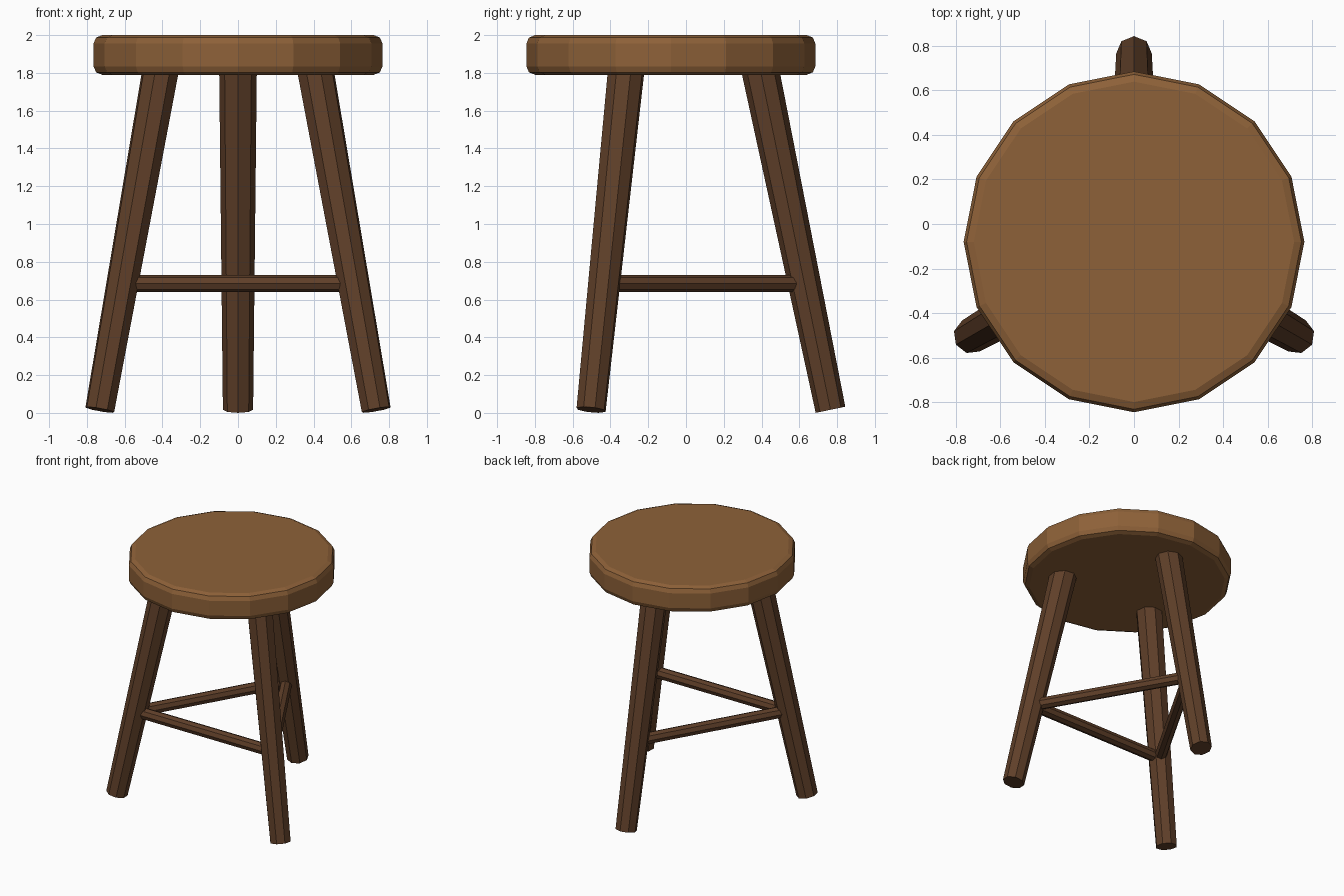
import bpy, bmesh
from math import sin, cos, radians
from mathutils import Vector, Matrix

if "Cube" in bpy.data.objects:
    bpy.data.objects.remove(bpy.data.objects["Cube"])

CY = -0.08  # the stool's axis lies slightly toward the front


def material(name, rgb):
    m = bpy.data.materials.new(name)
    m.diffuse_color = (*rgb, 1)
    m.use_nodes = True
    m.node_tree.nodes["Principled BSDF"].inputs["Base Color"].default_value = m.diffuse_color
    return m


seat_wood = material("seat_wood", (0.27, 0.12, 0.04))
leg_wood = material("leg_wood", (0.115, 0.05, 0.022))


def finish(name, bm, mat):
    bmesh.ops.recalc_face_normals(bm, faces=bm.faces)
    me = bpy.data.meshes.new(name)
    bm.to_mesh(me)
    bm.free()
    me.materials.append(mat)
    ob = bpy.data.objects.new(name, me)
    bpy.context.collection.objects.link(ob)
    return ob


def polar(angle, radius, z):
    a = radians(angle)
    return Vector((radius * cos(a), CY + radius * sin(a), z))


def rod(name, p0, p1, r0, r1, out):
    """Octagonal tapered rod with one corner turned toward 'out'."""
    axis = (p1 - p0).normalized()
    side = axis.cross(out).normalized()
    up = side.cross(axis)
    bm = bmesh.new()
    rings = []
    for p, r in ((p0, r0), (p1, r1)):
        rings.append([bm.verts.new(p + r * (up * cos(radians(45 * i)) + side * sin(radians(45 * i))))
                      for i in range(8)])
    for i in range(8):
        j = (i + 1) % 8
        bm.faces.new((rings[0][i], rings[0][j], rings[1][j], rings[1][i]))
    bm.faces.new(rings[0])
    bm.faces.new(rings[1])
    return finish(name, bm, leg_wood)


# Seat: sixteen-sided disc with rounded rims
bm = bmesh.new()
bmesh.ops.create_cone(bm, cap_ends=True, segments=16, radius1=0.765, radius2=0.765, depth=0.21,
                      matrix=Matrix.Translation((0, CY, 1.895)))
rims = [e for e in bm.edges if abs(e.verts[0].co.z - e.verts[1].co.z) < 0.01]
bmesh.ops.bevel(bm, geom=rims, offset=0.045, segments=2, profile=0.5, affect='EDGES')
finish("seat", bm, seat_wood)

# Splayed legs
legs = {"back_leg": 90, "front_left_leg": 210, "front_right_leg": 330}
for name, a in legs.items():
    out = Vector((cos(radians(a)), sin(radians(a)), 0))
    rod(name, polar(a, 0.845, 0.0165), polar(a, 0.466, 1.85), 0.08, 0.1, out)

# Stretchers joining neighbouring legs
for name, a in (("left_stretcher", 90), ("front_stretcher", 210), ("right_stretcher", 330)):
    rod(name, polar(a, 0.70, 0.685), polar(a + 120, 0.70, 0.685), 0.045, 0.045, Vector((0, 0, 1)))
